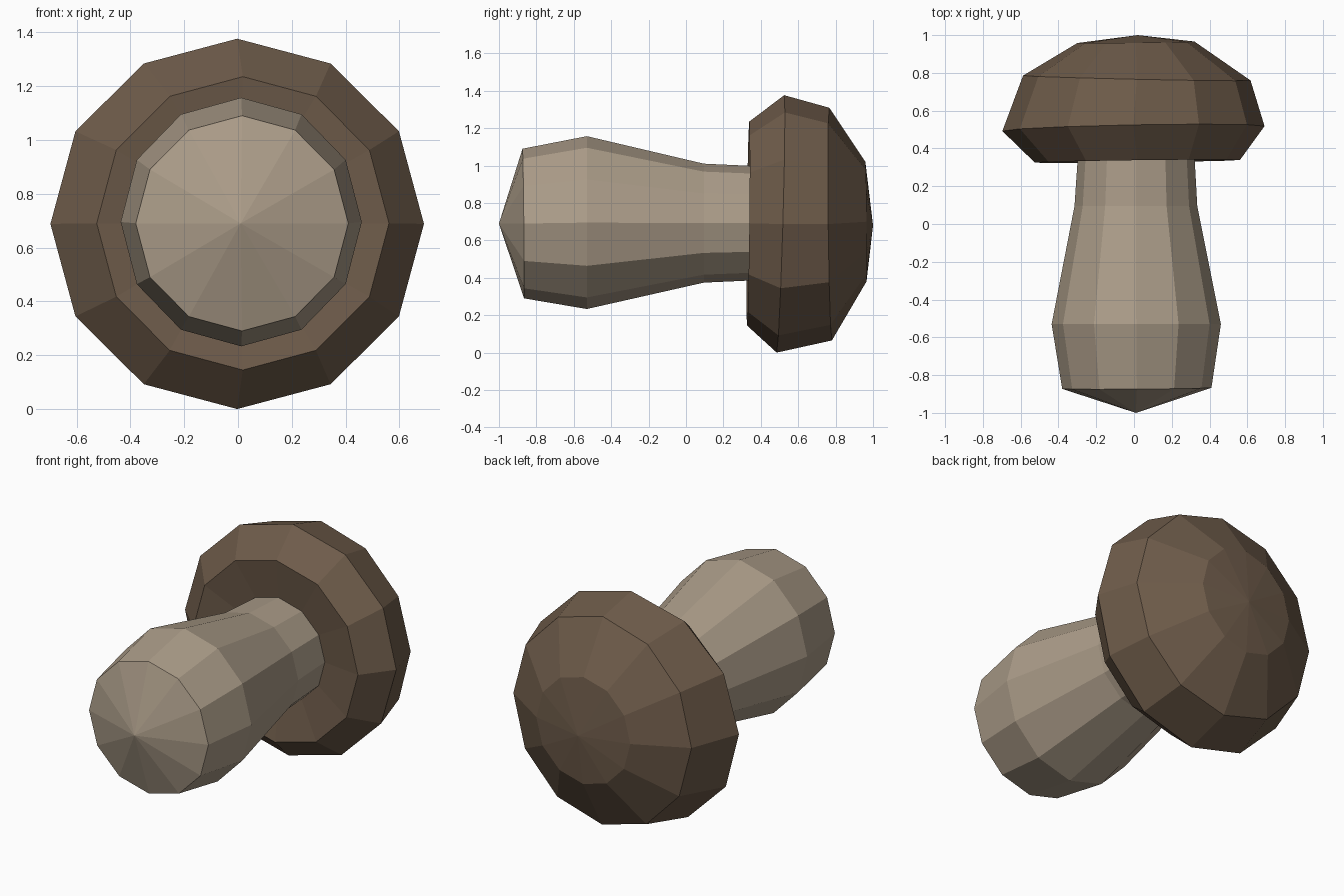
import bpy, bmesh, math

if "Cube" in bpy.data.objects:
    bpy.data.objects.remove(bpy.data.objects["Cube"])

SIDES = 12


def material(name, rgb):
    m = bpy.data.materials.new(name)
    m.diffuse_color = (*rgb, 1)
    m.use_nodes = True
    m.node_tree.nodes["Principled BSDF"].inputs["Base Color"].default_value = m.diffuse_color
    return m


def lathe(name, rings, mat):
    """Skin rings along y: (y, radius x, radius z, centre x, centre z, tilt x, tilt z)."""
    bm = bmesh.new()
    loops = []
    for y, rx, rz, cx, cz, tx, tz in rings:
        if rx == 0:
            loops.append([bm.verts.new((cx, y, cz))])
            continue
        loop = []
        for i in range(SIDES):
            a = 2 * math.pi * i / SIDES
            c, s = math.cos(a), math.sin(a)
            loop.append(bm.verts.new((cx + rx * c, y + tx * c + tz * s, cz + rz * s)))
        loops.append(loop)
    for a, b in zip(loops, loops[1:]):
        for i in range(SIDES):
            j = (i + 1) % SIDES
            if len(a) == 1:
                bm.faces.new((a[0], b[i], b[j]))
            elif len(b) == 1:
                bm.faces.new((a[i], a[j], b[0]))
            else:
                bm.faces.new((a[i], a[j], b[j], b[i]))
    bmesh.ops.recalc_face_normals(bm, faces=bm.faces[:])
    me = bpy.data.meshes.new(name)
    bm.to_mesh(me)
    bm.free()
    me.materials.append(mat)
    ob = bpy.data.objects.new(name, me)
    bpy.context.collection.objects.link(ob)
    return ob


pale = material("pale stem beige", (0.41, 0.335, 0.25))
brown = material("cap brown", (0.155, 0.105, 0.068))

# Stem: bulbous base with a shallow pointed end, narrowing into the cap
lathe("mushroom_stem", [
    (-1.00, 0, 0, 0.01, 0.69, 0, 0),
    (-0.87, 0.395, 0.40, 0.015, 0.69, 0.003, -0.004),
    (-0.53, 0.448, 0.462, 0.012, 0.695, 0, 0),
    (0.095, 0.325, 0.318, 0.010, 0.692, 0, 0),
    (0.42, 0.305, 0.303, 0.012, 0.692, 0, 0),
    (0.45, 0, 0, 0.012, 0.692, 0, 0),
], pale)

# Cap: slightly hollow underside, wide rim and domed crown
lathe("mushroom_cap", [
    (0.38, 0, 0, 0.012, 0.69, 0, 0),
    (0.37, 0.30, 0.30, 0.012, 0.69, 0, 0),
    (0.332, 0.543, 0.545, 0.018, 0.69, 0.007, 0.006),
    (0.505, 0.694, 0.688, -0.003, 0.688, 0.013, 0.02),
    (0.773, 0.602, 0.622, 0.015, 0.687, -0.013, -0.007),
    (0.962, 0.31, 0.32, 0.01, 0.70, 0.004, -0.003),
    (1.00, 0, 0, 0.02, 0.68, 0, 0),
], brown)
